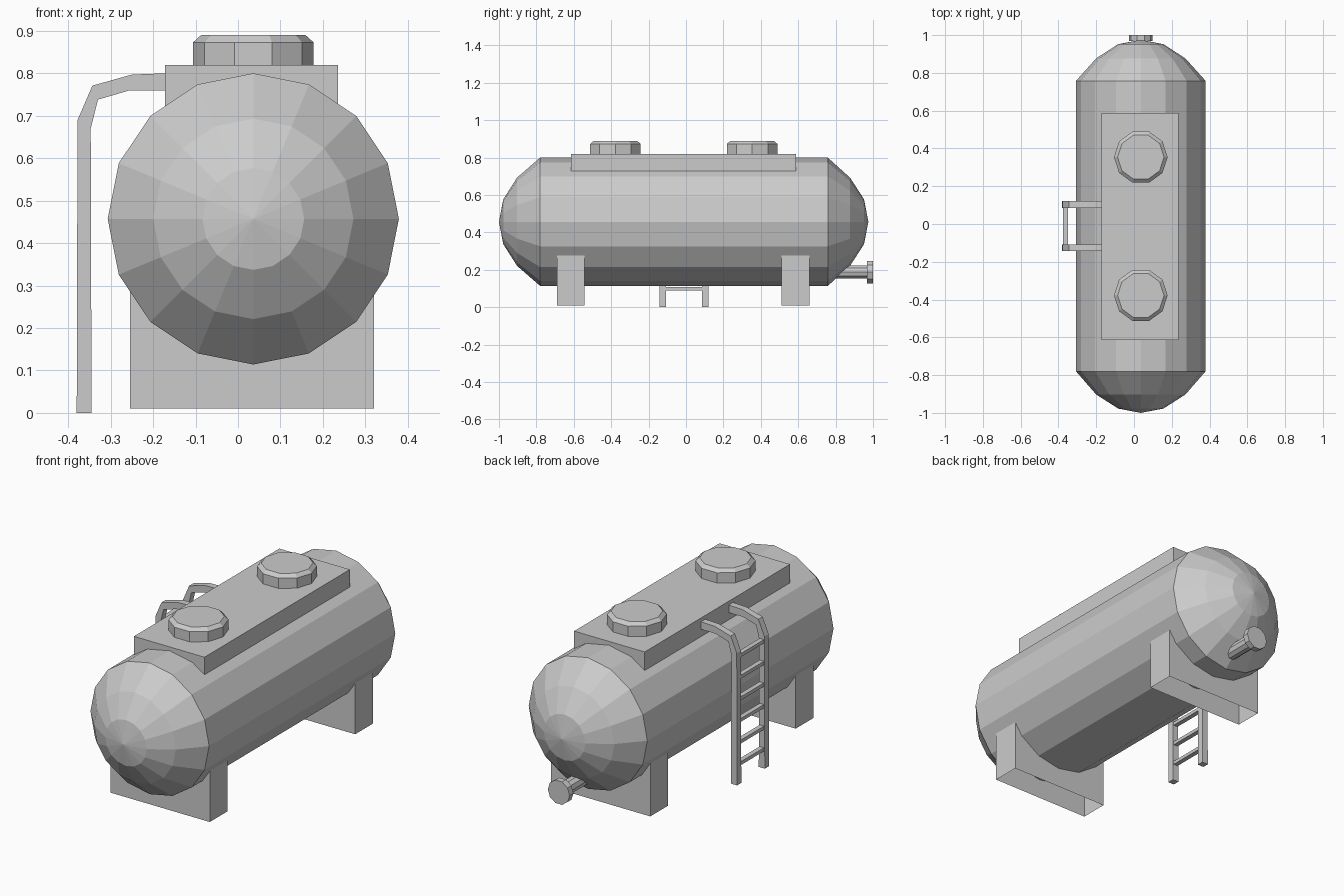
import bpy, bmesh, math

if "Cube" in bpy.data.objects:
    bpy.data.objects.remove(bpy.data.objects["Cube"])

CX, CZ = 0.036, 0.457   # tank axis


def finish(name, bm, recalc=True):
    if recalc:
        bmesh.ops.recalc_face_normals(bm, faces=bm.faces)
    mesh = bpy.data.meshes.new(name)
    bm.to_mesh(mesh)
    bm.free()
    ob = bpy.data.objects.new(name, mesh)
    bpy.context.collection.objects.link(ob)
    return ob


def lathe(name, profile, sides, axis, origin):
    """Turn (radius, height) points about the y or z axis; radius 0 makes a pole."""
    bm = bmesh.new()
    rings = []
    for r, h in profile:
        ring = []
        for i in range(1 if r == 0 else sides):
            a = 2 * math.pi * i / sides
            u, v = r * math.cos(a), r * math.sin(a)
            p = (u, h, v) if axis == 'y' else (u, v, h)
            ring.append(bm.verts.new([o + c for o, c in zip(origin, p)]))
        rings.append(ring)
    for a, b in zip(rings, rings[1:]):
        for i in range(sides):
            j = (i + 1) % sides
            if len(a) == 1:
                bm.faces.new((a[0], b[i], b[j]))
            elif len(b) == 1:
                bm.faces.new((a[i], a[j], b[0]))
            else:
                bm.faces.new((a[i], a[j], b[j], b[i]))
    for ring in (rings[0], rings[-1]):
        if len(ring) > 1:
            bm.faces.new(ring)
    return finish(name, bm)


def box(name, lo, hi, open_top=False, open_bottom=False):
    bm = bmesh.new()
    bmesh.ops.create_cube(bm, size=1)
    bm.normal_update()
    gone = [f for f in bm.faces if (open_top and f.normal.z > 0.5)
            or (open_bottom and f.normal.z < -0.5)]
    bmesh.ops.delete(bm, geom=gone, context='FACES')
    for v in bm.verts:
        v.co = [l + (c + 0.5) * (h - l) for l, h, c in zip(lo, hi, v.co)]
    return finish(name, bm, recalc=False)


def extrude_y(name, outline, y0, y1):
    bm = bmesh.new()
    face = bm.faces.new([bm.verts.new((x, y0, z)) for x, z in outline])
    geom = bmesh.ops.extrude_face_region(bm, geom=[face], use_keep_orig=True)['geom']
    for v in geom:
        if isinstance(v, bmesh.types.BMVert):
            v.co.y = y1
    return finish(name, bm)


# Tank shell with faceted domed ends
lathe("tank_shell",
      [(0, -1.0), (0.12, -0.977), (0.236, -0.903), (0.343, -0.78),
       (0.343, 0.758), (0.236, 0.877), (0.12, 0.952), (0, 0.975)],
      16, 'y', (CX, 0, CZ))

# Flat walkway on top
box("top_platform", (-0.172, -0.614, 0.70), (0.236, 0.587, 0.82), open_bottom=True)

# Hatches
for label, y in (("front", -0.378), ("back", 0.354)):
    lathe(label + "_hatch", [(0.142, 0.81), (0.142, 0.873), (0.123, 0.89)],
          10, 'z', (CX, y, 0))

# Support saddles, open underneath
for label, y in (("front", -0.69), ("back", 0.511)):
    box(label + "_support", (-0.255, y, 0.01), (0.32, y + 0.148, 0.30),
        open_top=True, open_bottom=True)

# Drain pipe and flange at the back
lathe("drain_pipe", [(0.037, 0.78), (0.037, 0.975)], 10, 'y', (CX, 0, 0.188))
lathe("drain_flange", [(0.063, 0.968), (0.063, 1.0)], 10, 'y', (CX, 0, 0.188))

# Ladder rails curving over to the platform
rail = [(-0.38, 0), (-0.378, 0.69), (-0.343, 0.771), (-0.25, 0.797), (-0.17, 0.80),
        (-0.17, 0.76), (-0.255, 0.76), (-0.33, 0.738), (-0.347, 0.67), (-0.345, 0)]
for label, y in (("front", -0.143), ("back", 0.086)):
    extrude_y(label + "_ladder_rail", rail, y, y + 0.035)

# Ladder rungs
for i in range(6):
    z = 0.09 + 0.113 * i
    box(f"ladder_rung_{i + 1}", (-0.375, -0.115, z), (-0.35, 0.093, z + 0.018))
